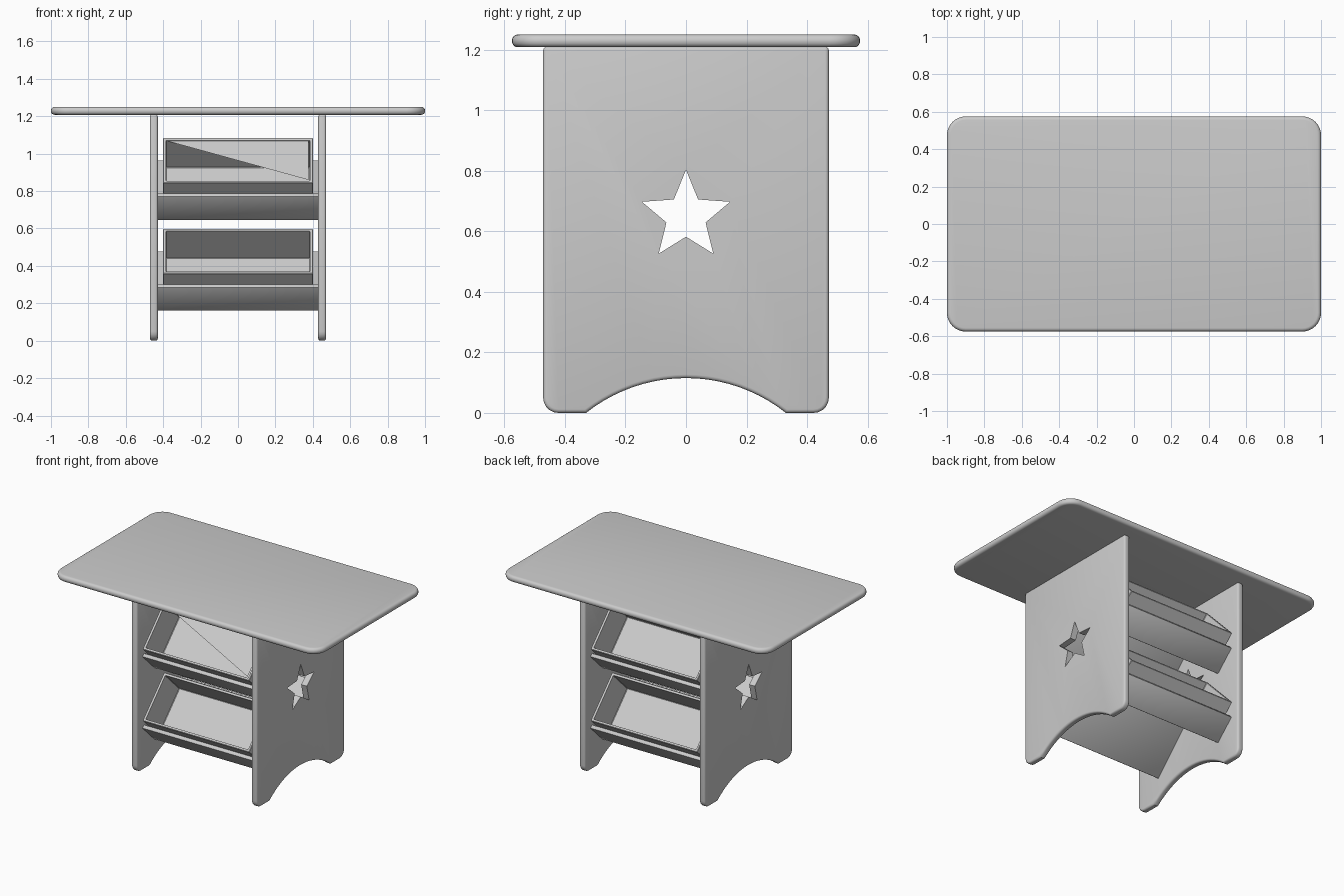
import bpy, bmesh
from math import pi, sin, cos, radians, atan
from mathutils import Matrix, Vector

cube = bpy.data.objects.get("Cube")
if cube:
    bpy.data.objects.remove(cube, do_unlink=True)

GREY = (0.6, 0.6, 0.6, 1)
paint = bpy.data.materials.new("grey_paint")
paint.use_nodes = True
paint.diffuse_color = GREY
paint.node_tree.nodes["Principled BSDF"].inputs["Base Color"].default_value = GREY

# Local xy plane laid onto the yz plane, with local z along x
SIDEWAYS = Matrix(((0, 0, 1, 0), (1, 0, 0, 0), (0, 1, 0, 0), (0, 0, 0, 1)))


def activate(obj):
    bpy.ops.object.select_all(action='DESELECT')
    obj.select_set(True)
    bpy.context.view_layer.objects.active = obj


def finish(name, bm, matrix, bevel=0.0, segments=3):
    bmesh.ops.transform(bm, matrix=matrix, verts=bm.verts)
    bmesh.ops.recalc_face_normals(bm, faces=bm.faces)
    mesh = bpy.data.meshes.new(name)
    bm.to_mesh(mesh)
    bm.free()
    mesh.materials.append(paint)
    obj = bpy.data.objects.new(name, mesh)
    bpy.context.collection.objects.link(obj)
    activate(obj)
    if bevel:
        mod = obj.modifiers.new("rounded_edges", 'BEVEL')
        mod.width, mod.segments = bevel, segments
        mod.limit_method, mod.angle_limit = 'ANGLE', radians(50)
        bpy.ops.object.modifier_apply(modifier=mod.name)
        bpy.ops.object.shade_smooth_by_angle(angle=radians(35))
    return obj


def prism(name, outline, depth, matrix, bevel=0.0, segments=3):
    """Extrude a flat outline evenly to both sides of its plane."""
    bm = bmesh.new()
    face = bm.faces.new([bm.verts.new((a, b, -depth / 2)) for a, b in outline])
    ext = bmesh.ops.extrude_face_region(bm, geom=[face])
    top = [v for v in ext["geom"] if isinstance(v, bmesh.types.BMVert)]
    bmesh.ops.translate(bm, verts=top, vec=(0, 0, depth))
    return finish(name, bm, matrix, bevel, segments)


def arc(cx, cy, r, start, end, steps):
    angles = [radians(start + (end - start) * i / steps) for i in range(steps + 1)]
    return [(cx + r * cos(a), cy + r * sin(a)) for a in angles]


# Table top: rounded rectangle with a full round edge
HX, HY, R = 1.0, 0.575, 0.1
outline = []
for i, (sx, sy) in enumerate(((1, 1), (-1, 1), (-1, -1), (1, -1))):
    outline += arc(sx * (HX - R), sy * (HY - R), R, 90 * i, 90 * i + 90, 8)
prism("table_top", outline, 0.042, Matrix.Translation((0, 0, 1.229)), 0.019, 4)

# Side panels: rounded feet, arched base and a star cut-out
W, H, FOOT, ARCH, RISE = 0.472, 1.21, 0.05, 0.33, 0.115
arch_r = (ARCH ** 2 + RISE ** 2) / (2 * RISE)
half = 2 * atan(RISE / ARCH) * 180 / pi
panel = [(W, H), (-W, H)]
panel += arc(-W + FOOT, FOOT, FOOT, 180, 270, 5)
panel += arc(0, RISE - arch_r, arch_r, 90 + half, 90 - half, 20)
panel += arc(W - FOOT, FOOT, FOOT, 270, 360, 5)
star = []
for i in range(10):
    r = 0.068 if i % 2 else 0.153
    a = pi / 2 + i * pi / 5
    star.append((r * cos(a), 0.65 + r * sin(a)))

for name, x in (("left_panel", 0.45), ("right_panel", -0.45)):
    place = Matrix.Translation((x, 0, 0)) @ SIDEWAYS
    side = prism(name, panel, 0.042, place, 0.012)
    cutter = prism("star_cutter", star, 0.2, place)
    cutter.hide_render = True
    activate(side)
    cut = side.modifiers.new("star", 'BOOLEAN')
    cut.operation, cut.solver, cut.object = 'DIFFERENCE', 'EXACT', cutter
    bpy.ops.object.modifier_apply(modifier=cut.name)
    bpy.data.objects.remove(cutter, do_unlink=True)
    bpy.ops.object.shade_smooth_by_angle(angle=radians(35))

# Tilted shelves with a lip, each holding an open bin
T = 0.025
BACK, LIP = 0.396, 0.155
BIN_X, BIN_L, BIN_D = 0.4, 0.334, 0.237
shelf = [(-T, -T), (BACK, -T), (BACK, 0), (0, 0), (0, LIP), (-T, LIP)]


def make_bin(name, matrix):
    bm = bmesh.new()
    bmesh.ops.create_cube(bm, size=1)
    bmesh.ops.scale(bm, vec=(2 * BIN_X, BIN_L, BIN_D), verts=bm.verts)
    bmesh.ops.translate(bm, vec=(0, BIN_L / 2, BIN_D / 2), verts=bm.verts)
    mouth = max(bm.faces, key=lambda f: f.calc_center_median().z)
    bmesh.ops.inset_region(bm, faces=[mouth], thickness=T * 0.9)
    floor = bmesh.ops.extrude_discrete_faces(bm, faces=[mouth])["faces"][0]
    bmesh.ops.translate(bm, vec=(0, 0, T - BIN_D), verts=floor.verts)
    finish(name, bm, matrix, 0.003, 1)


for side, turn in (("front", 0), ("back", pi)):
    for level, z in (("lower", 0.195), ("upper", 0.68)):
        tilt = (Matrix.Rotation(turn, 4, 'Z') @ Matrix.Translation((0, -0.283, z))
                @ Matrix.Rotation(radians(46), 4, 'X'))
        prism(f"{side}_{level}_shelf", shelf, 0.864, tilt @ SIDEWAYS, 0.004, 2)
        make_bin(f"{side}_{level}_bin", tilt)
        # Three-cornered cover over half of one bin
        if (side, level) == ("front", "upper"):
            bm = bmesh.new()
            ex, lo, hi = BIN_X - T * 0.9, T * 0.9, BIN_L - T * 0.9
            corners = ((-ex, hi), (ex, lo), (ex, hi))
            bm.faces.new([bm.verts.new((a, b, BIN_D - 0.002)) for a, b in corners])
            finish("front_upper_bin_cover", bm, tilt)
